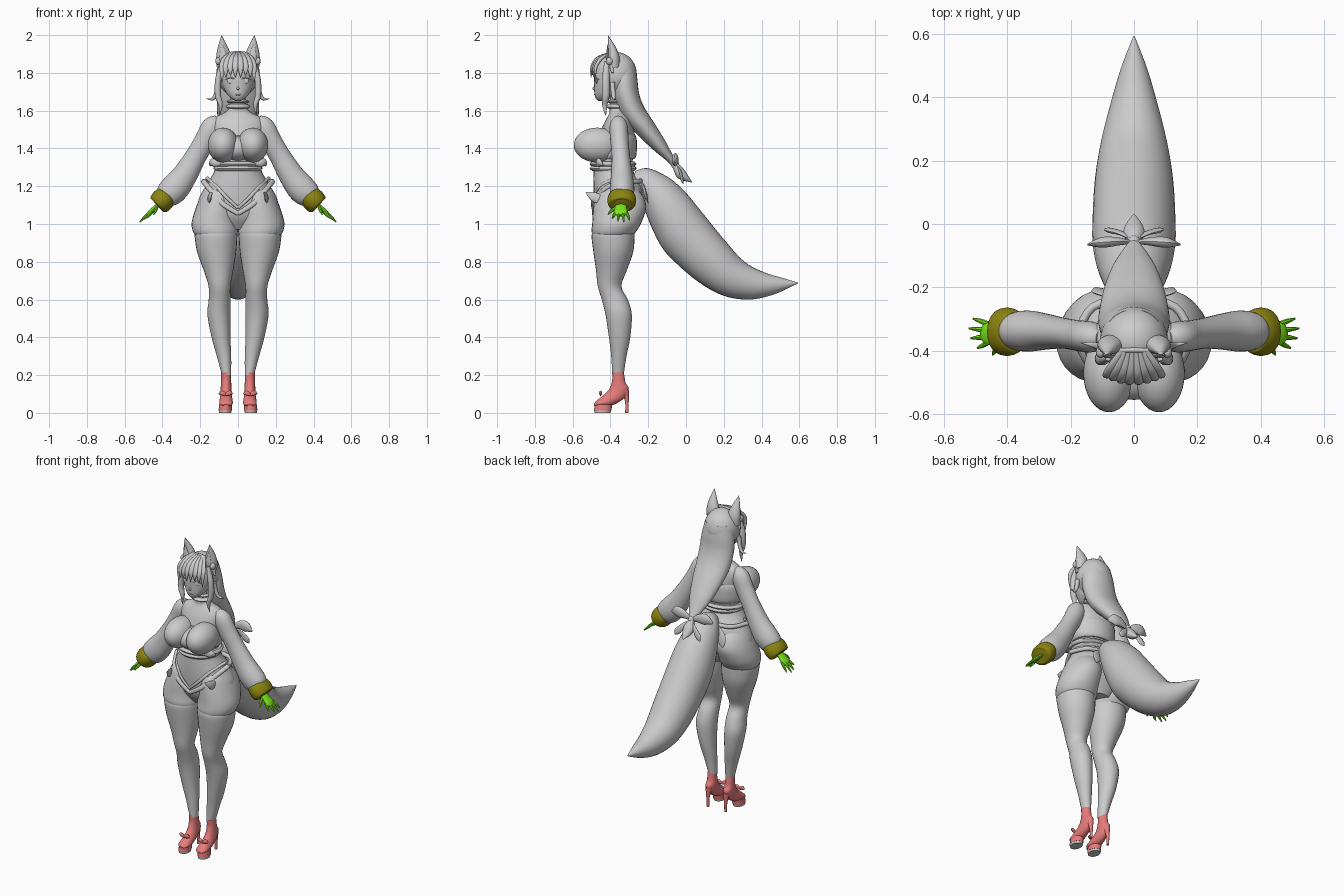
import bpy, bmesh, math
from mathutils import Vector as V

X, Y = V((1, 0, 0)), V((0, -1, 0))


def material(name, rgb):
    m = bpy.data.materials.new(name)
    m.diffuse_color = (*rgb, 1)
    return m


RED = material("shoe_red", (.8, .2, .2))
OLIVE = material("cuff_olive", (.26, .23, .005))
GREEN = material("hand_green", (.19, .8, .01))


def finish(name, bm, mat=None, mirror=False):
    bmesh.ops.recalc_face_normals(bm, faces=bm.faces)
    me = bpy.data.meshes.new(name)
    bm.to_mesh(me)
    bm.free()
    ob = bpy.data.objects.new(name, me)
    bpy.context.collection.objects.link(ob)
    if mat:
        me.materials.append(mat)
    if mirror:
        ob.modifiers.new("mirror", 'MIRROR').use_mirror_merge = False
    return ob


def smooth(rows, n):
    """Catmull-Rom interpolation through rows of numbers."""
    out = []
    for i in range(len(rows) - 1):
        a, b, c, d = (rows[max(0, min(len(rows) - 1, i + k))] for k in (-1, 0, 1, 2))
        for s in range(n):
            t = s / n
            out.append([q + .5 * t * (r - p + t * (2*p - 5*q + 4*r - w + t * (3*(q - r) + w - p)))
                        for p, q, r, w in zip(a, b, c, d)])
    return out + [list(rows[-1])]


def loft(name, rings, mat=None, mirror=False, segs=28):
    """Skin elliptical rings given as (centre, half axis, half axis)."""
    bm = bmesh.new()
    loops = [[bm.verts.new(c + u * math.cos(k * math.tau / segs) + v * math.sin(k * math.tau / segs))
              for k in range(segs)] for c, u, v in rings]
    for a, b in zip(loops, loops[1:]):
        for k in range(segs):
            j = (k + 1) % segs
            bm.faces.new((a[k], a[j], b[j], b[k]))
    bm.faces.new(loops[0])
    bm.faces.new(loops[-1])
    return finish(name, bm, mat, mirror)


def stack(name, rows, mat=None, mirror=False, n=4):
    """Level rings: z, outer x, inner x, front y, back y."""
    return loft(name, [(V(((o + i) / 2, (f + b) / 2, z)), V(((o - i) / 2, 0, 0)), V((0, (b - f) / 2, 0)))
                       for z, o, i, f, b in smooth(rows, n)], mat, mirror)


def sweep(name, rows, x=0, mat=None, mirror=False, n=5):
    """Tilted rings in the side plane: upper y,z, lower y,z, half width."""
    return loft(name, [(V((x, (a + c) / 2, (b + d) / 2)), V((w, 0, 0)), V((0, (a - c) / 2, (b - d) / 2)))
                       for a, b, c, d, w in smooth(rows, n)], mat, mirror)


def tube(name, rows, a=1, b=1, ref=Y, mat=None, mirror=True, n=5, segs=14):
    """Tapered strand through x, y, z, radius rows."""
    p = smooth(rows, n)
    rings = []
    for i, q in enumerate(p):
        t = (V(p[min(i + 1, len(p) - 1)][:3]) - V(p[max(i - 1, 0)][:3])).normalized()
        s = t.cross(ref).normalized()
        rings.append((V(q[:3]), s * q[3] * a, s.cross(t) * q[3] * b))
    return loft(name, rings, mat, mirror, segs)


def ball(name, c, r, mirror=False, mat=None):
    bm = bmesh.new()
    bmesh.ops.create_uvsphere(bm, u_segments=32, v_segments=20, radius=1)
    bmesh.ops.scale(bm, vec=r, verts=bm.verts)
    bmesh.ops.translate(bm, vec=c, verts=bm.verts)
    return finish(name, bm, mat, mirror)


# Torso and neck
stack("torso", [(z, w, -w, f, b) for z, w, f, b in [
    (.97, .08, -.43, -.27), (1.04, .19, -.475, -.24), (1.12, .211, -.485, -.225), (1.2, .172, -.49, -.23),
    (1.26, .135, -.49, -.27), (1.31, .118, -.488, -.285), (1.38, .122, -.48, -.275), (1.46, .13, -.46, -.27),
    (1.52, .142, -.44, -.28), (1.56, .128, -.42, -.295), (1.59, .07, -.405, -.315),
    (1.62, .046, -.405, -.32), (1.70, .042, -.40, -.32)]])

# Strapless top with hem bands
ball("top_cup", (.079, -.47, 1.418), (.081, .124, .092), True)
ball("top_centre", (0, -.47, 1.40), (.09, .085, .065))
stack("top_band", [(z, w, -w, f, b) for z, w, f, b in [
    (1.345, .125, -.49, -.272), (1.37, .14, -.50, -.262), (1.44, .143, -.49, -.26), (1.47, .135, -.47, -.268)]])
for k, (z, w) in enumerate([(1.318, .143), (1.295, .13)]):
    stack("top_hem", [(z - .014, w - .01, .01 - w, -.497, -.275), (z, w, -w, -.51, -.262),
                      (z + .014, w - .01, .01 - w, -.497, -.275)])
tube("hem_bow", [(.09, -.47, 1.32, .012), (.13, -.46, 1.325, .024), (.148, -.44, 1.31, .006)], 1, .6)

# Shorts: waist straps, seam and hip flaps
tube("hip_strap", [(.183, -.36, 1.225, .014), (.145, -.438, 1.18, .014), (.085, -.482, 1.11, .014),
                   (0, -.49, 1.055, .012)], 1, .7)
tube("upper_hip_strap", [(.165, -.36, 1.245, .009), (.12, -.45, 1.205, .009), (.06, -.492, 1.14, .009),
                         (0, -.496, 1.085, .008)], 1, .7)
tube("back_strap", [(.183, -.36, 1.225, .013), (.13, -.262, 1.225, .013), (0, -.232, 1.23, .013)], 1, 1, V((0, 0, 1)))
tube("hip_flap", [(.155, -.42, 1.12, .012), (.15, -.48, 1.14, .026), (.135, -.53, 1.168, .003)], 1, .35, X)
tube("back_flap", [(.06, -.235, 1.22, .012), (.10, -.215, 1.16, .035), (.12, -.2, 1.11, .004)], 1, .25)

# Thighs and stockings
stack("thigh", [(1.2, .15, .04, -.44, -.28), (1.16, .19, .012, -.475, -.235), (1.09, .222, .0, -.49, -.21),
                (1.01, .245, .0, -.496, -.235), (.965, .24, .0, -.5, -.26), (.94, .226, .006, -.495, -.28)], None, True)
stack("stocking", [(.955, .227, .004, -.496, -.272), (.93, .229, .004, -.50, -.272), (.85, .216, .01, -.49, -.28),
                   (.75, .18, .026, -.476, -.315), (.67, .156, .04, -.467, -.342), (.6, .155, .04, -.446, -.308),
                   (.52, .162, .04, -.426, -.287), (.4, .14, .04, -.408, -.295), (.3, .112, .036, -.396, -.315),
                   (.2, .085, .036, -.39, -.33)], None, True)

# High heeled shoes
sweep("shoe", [(-.391, .215, -.329, .215, .026), (-.391, .17, -.32, .16, .027), (-.405, .128, -.303, .13, .029),
               (-.425, .105, -.325, .08, .031), (-.452, .082, -.39, .04, .035), (-.476, .062, -.45, .034, .034),
               (-.488, .046, -.486, .036, .015)], .063, RED, True)
stack("platform", [(.012, .103, .033, -.487, -.395), (.045, .1, .033, -.483, -.39)], RED, True, 1)
stack("sole", [(0, .1, .036, -.484, -.4), (.013, .102, .034, -.486, -.396)], None, True, 1)
stack("heel", [(0, .071, .055, -.322, -.305), (.06, .073, .053, -.323, -.303), (.12, .084, .042, -.345, -.302)],
      RED, True)
for s in (-1, 1):
    tube("shoe_bow", [(.065, -.452, .095, .007), (.065 + s * .02, -.452, .105, .013),
                      (.065 + s * .036, -.448, .1, .004)], 1, .6, mat=RED)

# Sleeves, cuffs, hands
tube("sleeve", [(.10, -.36, 1.545, .035), (.135, -.357, 1.515, .056), (.175, -.352, 1.44, .056),
                (.222, -.345, 1.36, .056), (.28, -.34, 1.262, .066), (.33, -.338, 1.195, .075),
                (.37, -.338, 1.155, .07), (.395, -.338, 1.13, .05)], 1, .86, segs=28)
tube("cuff", [(.372, -.34, 1.158, .045), (.376, -.34, 1.153, .06), (.398, -.34, 1.128, .068),
              (.422, -.34, 1.102, .062), (.427, -.34, 1.097, .04)], .92, 1.12, mat=OLIVE, segs=28)
tube("palm", [(.41, -.34, 1.115, .018), (.44, -.345, 1.085, .026), (.465, -.345, 1.06, .03),
              (.48, -.345, 1.045, .018)], .45, 1.2, mat=GREEN)
for k, end in enumerate([.495, .515, .52, .508]):
    y = -.375 + k * .02
    tip = y + (k - 1.5) * .011
    tube("finger", [(.46, y, 1.064, .008), ((.46 + end) / 2, (y + tip) / 2, 1.041, .008),
                    (end, tip, 1.01 + (.52 - end) * .8, .003)], mat=GREEN, segs=8)
tube("thumb", [(.43, -.365, 1.09, .009), (.437, -.395, 1.07, .009), (.446, -.413, 1.05, .003)], ref=X, mat=GREEN, segs=8)

# Tail
sweep("tail", [(-.27, 1.28, -.28, 1.20, .04), (-.20, 1.295, -.24, 1.13, .08), (-.09, 1.245, -.19, 1.0, .115),
               (0, 1.165, -.13, .88, .13), (.07, 1.08, -.06, .80, .131), (.2, .92, .07, .69, .124),
               (.31, .80, .2, .62, .105), (.42, .742, .335, .60, .074), (.51, .715, .465, .627, .042),
               (.594, .689, .592, .685, .002)])

# Head, face and collar
stack("head", [(z, w, -w, f, b) for z, w, f, b in [
    (1.652, .015, -.465, -.43), (1.665, .036, -.478, -.40), (1.69, .06, -.485, -.36), (1.73, .079, -.486, -.33),
    (1.78, .086, -.487, -.31), (1.84, .08, -.475, -.31), (1.88, .04, -.43, -.34)]])
ball("nose", (0, -.486, 1.718), (.007, .01, .009))
ball("lips", (0, -.481, 1.685), (.016, .006, .005))
ball("eye", (.038, -.473, 1.757), (.02, .006, .014), True)
tube("lash", [(.014, -.484, 1.762, .002), (.038, -.48, 1.776, .004), (.066, -.462, 1.764, .002)], segs=8)
ball("collar", (0, -.365, 1.622), (.064, .058, .017))
ball("upper_collar", (0, -.365, 1.648), (.058, .054, .012))

# Hair: cap, long back hair, fringe, side locks
ball("hair_cap", (0, -.367, 1.79), (.107, .107, .12))
sweep("back_hair", [(-.27, 1.84, -.40, 1.84, .085), (-.258, 1.77, -.40, 1.75, .105), (-.248, 1.69, -.38, 1.66, .112),
                    (-.222, 1.62, -.33, 1.55, .11), (-.165, 1.53, -.255, 1.47, .096), (-.11, 1.44, -.17, 1.39, .07),
                    (-.075, 1.375, -.115, 1.345, .043), (-.045, 1.325, -.075, 1.305, .02),
                    (-.012, 1.29, -.05, 1.25, .034), (.012, 1.255, -.015, 1.23, .025), (.032, 1.222, .03, 1.22, .002)])
for x0, x1, z in [(.012, .014, 1.775), (.034, .04, 1.785), (.056, .064, 1.775), (.074, .084, 1.75)]:
    d = 3 * x1 * x1
    tube("fringe", [(x0 * .5, -.40, 1.905, .012), (x0 * .9, -.468 + d, 1.878, .018), (x1, -.498 + d, 1.83, .018),
                    (x1, -.503 + d, z, .002)], .5, .85, X)
tube("side_lock", [(.082, -.42, 1.86, .012), (.104, -.425, 1.77, .02), (.106, -.425, 1.68, .02),
                   (.092, -.43, 1.63, .014), (.098, -.425, 1.575, .002)], .8, 1)
tube("wisp", [(.102, -.39, 1.75, .014), (.115, -.385, 1.69, .012), (.135, -.38, 1.662, .008),
              (.168, -.375, 1.664, .001)], segs=10)

# Ears with inner fur and a hair band
tube("ear", [(.07, -.38, 1.83, .042), (.075, -.382, 1.88, .041), (.08, -.39, 1.925, .03), (.084, -.402, 1.965, .015),
             (.087, -.413, 1.999, .001)], 1, .75)
tube("inner_ear", [(.07, -.412, 1.855, .02), (.078, -.415, 1.885, .022), (.085, -.415, 1.95, .003)], 1, .4)
for x in (.035, .105):
    ball("ear_fluff", (x, -.405, 1.872 - (x > .1) * .01), (.015, .018, .02), True)
tube("hair_band", [(.108, -.39, 1.80, .008), (.092, -.395, 1.865, .008), (.05, -.398, 1.9, .008),
                   (0, -.398, 1.908, .008)], segs=10)

# Bow on the hair end
ball("bow_knot", (0, -.058, 1.315), (.02, .022, .022))
tube("bow_loop", [(.005, -.058, 1.315, .008), (.05, -.055, 1.335, .026), (.1, -.058, 1.34, .034),
                  (.145, -.065, 1.325, .006)], 1, .5)
tube("bow_tail", [(.005, -.05, 1.31, .006), (.04, -.03, 1.275, .016), (.075, -.02, 1.235, .02),
                  (.09, -.015, 1.215, .004)], 1, .4)

# Smooth shading with sharp creases kept
for ob in bpy.context.scene.objects:
    ob.select_set(True)
    bpy.context.view_layer.objects.active = ob
bpy.ops.object.shade_smooth_by_angle(angle=math.radians(40))
